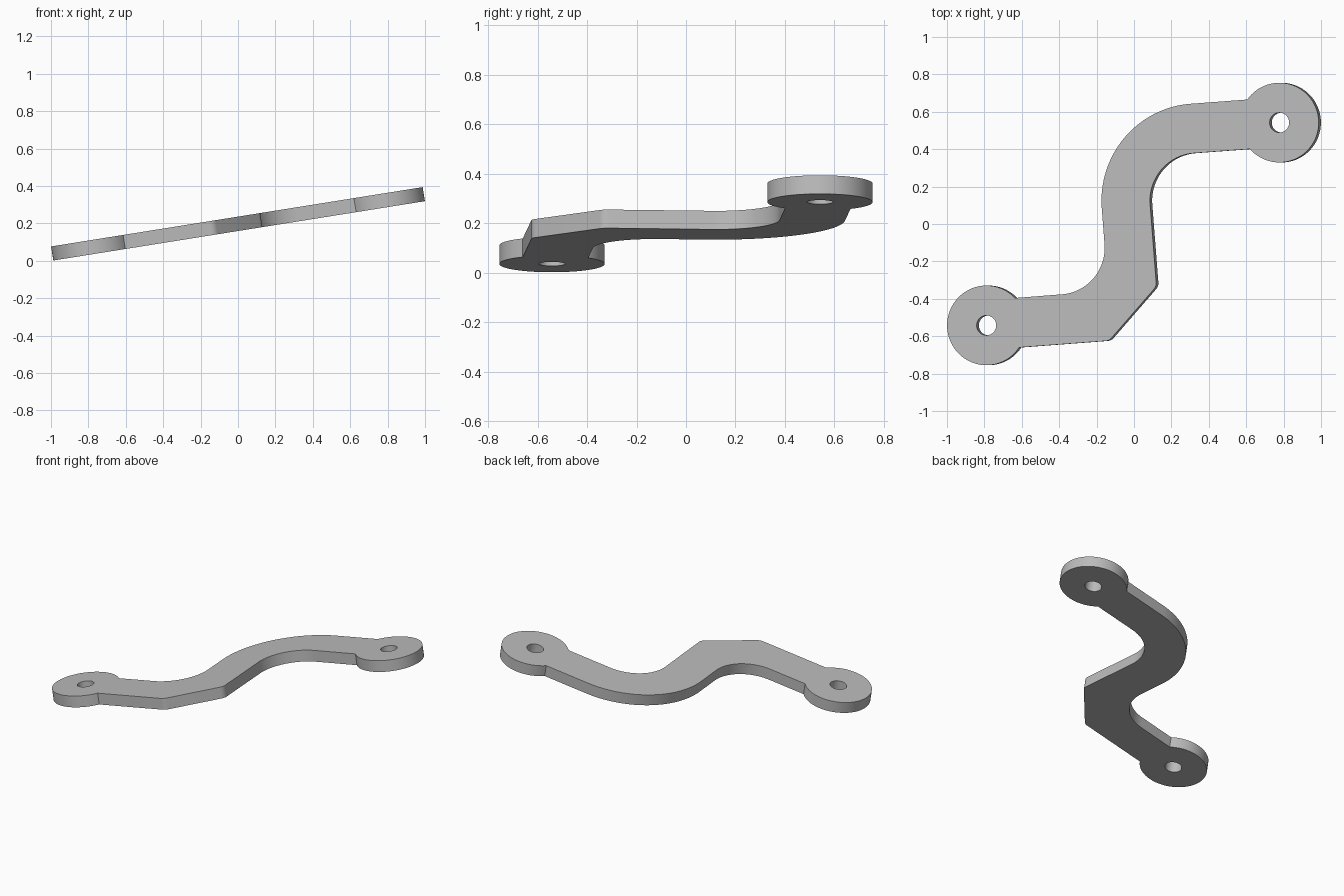
import bpy, math
from mathutils import Vector

cube = bpy.data.objects.get("Cube")
if cube:
    bpy.data.objects.remove(cube, do_unlink=True)

TILT = math.radians(9.07)      # plate rises towards +x
THICK = 0.076
EYE = Vector((0.793, 0.542))   # centre of the right-hand eye, mirrored for the other
EYE_R, HOLE_R = 0.213, 0.053


def in_plane(x, y):
    """Level position to position on the tilted plate."""
    return Vector(((x + 0.006) / math.cos(TILT), y))


def arc(c, r, a0, a1, n):
    return [c + r * Vector((math.cos(a0 + (a1 - a0) * i / n),
                            math.sin(a0 + (a1 - a0) * i / n))) for i in range(n + 1)]


def fillet(prev, p, nxt, r, n):
    """Rounded corner at p, tangent to both edges."""
    d0, d1 = (prev - p).normalized(), (nxt - p).normalized()
    half = math.acos(max(-1, min(1, d0.dot(d1)))) / 2
    reach = r / math.tan(half)
    c = p + (d0 + d1).normalized() * r / math.sin(half)
    s, e = p + d0 * reach - c, p + d1 * reach - c
    a0 = math.atan2(s.y, s.x)
    sweep = (math.atan2(e.y, e.x) - a0 + math.pi) % (2 * math.pi) - math.pi
    return arc(c, r, a0, a0 + sweep, n)


def meet(p, inner, c):
    """Where the edge from inner to p enters the eye circle."""
    d = (p - inner).normalized()
    f = inner - c
    b = f.dot(d)
    return inner + d * (-b - math.sqrt(b * b - f.dot(f) + EYE_R ** 2))


def eye_arc(start, end, c):
    """Outer rim of an eye, counter-clockwise between the arm edges."""
    a, b = start - c, end - c
    a0 = math.atan2(a.y, a.x)
    return arc(c, EYE_R, a0, a0 + (math.atan2(b.y, b.x) - a0) % (2 * math.pi), 56)


# Arm corners: lower edge going right, then upper edge coming back
lower = [(in_plane(-0.133, -0.624), 0.05, 6), (in_plane(0.12, -0.333), 0.05, 6),
         (in_plane(0.066, 0.36), 0.255, 24)]
upper = [(in_plane(-0.213, 0.604), 0.52, 32), (in_plane(-0.138, -0.357), 0.25, 24)]
low_l = meet(in_plane(-0.61, -0.66), lower[0][0], -EYE)
low_r = meet(in_plane(0.61, 0.40), lower[-1][0], EYE)
up_r = meet(in_plane(0.60, 0.665), upper[0][0], EYE)
up_l = meet(in_plane(-0.63, -0.395), upper[-1][0], -EYE)


def edge(start, corners, end):
    pts = [start] + [c[0] for c in corners] + [end]
    out = []
    for i, (p, r, n) in enumerate(corners):
        out += fillet(pts[i], p, pts[i + 2], r, n)
    return out


outline = (edge(low_l, lower, low_r) + eye_arc(low_r, up_r, EYE)
           + edge(up_r, upper, up_l) + eye_arc(up_l, low_l, -EYE))
holes = [arc(c, HOLE_R, 0, 2 * math.pi, 40)[:-1] for c in (EYE, -EYE)]

# Filled, extruded profile with two bolt holes
curve = bpy.data.curves.new("link_arm", 'CURVE')
curve.dimensions = '2D'
curve.fill_mode = 'BOTH'
curve.extrude = THICK / 2
for loop in [outline] + holes:
    s = curve.splines.new('POLY')
    s.points.add(len(loop) - 1)
    for pt, v in zip(s.points, loop):
        pt.co = (v.x, v.y, 0, 1)
    s.use_cyclic_u = True

arm = bpy.data.objects.new("link_arm", curve)
bpy.context.collection.objects.link(arm)
arm.rotation_euler = (0, -TILT, 0)
arm.location = (0, 0, 0.198)

# Mesh with smooth walls and crisp rims
bpy.ops.object.select_all(action='DESELECT')
arm.select_set(True)
bpy.context.view_layer.objects.active = arm
bpy.ops.object.convert(target='MESH')
arm = bpy.context.view_layer.objects.active
bpy.ops.object.mode_set(mode='EDIT')
bpy.ops.mesh.select_all(action='SELECT')
bpy.ops.mesh.remove_doubles(threshold=0.0001)
bpy.ops.mesh.normals_make_consistent(inside=False)
bpy.ops.object.mode_set(mode='OBJECT')
bpy.ops.object.shade_smooth_by_angle(angle=math.radians(30))

# Plain grey metal
grey = bpy.data.materials.new("grey_metal")
grey.use_nodes = True
colour = (0.5, 0.5, 0.5, 1)
grey.diffuse_color = colour
grey.node_tree.nodes["Principled BSDF"].inputs["Base Color"].default_value = colour
arm.data.materials.clear()
arm.data.materials.append(grey)
